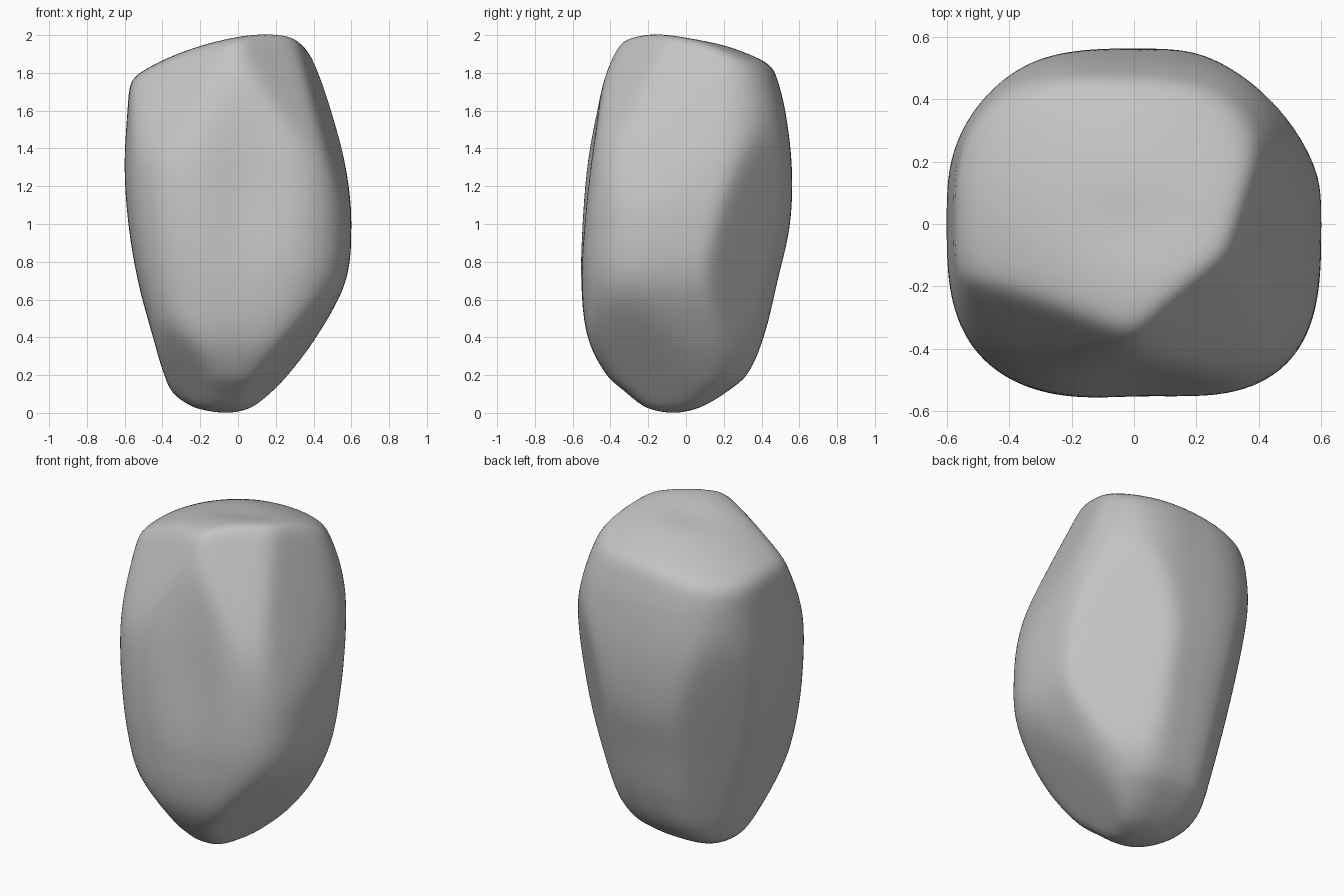
import bpy, bmesh, math
from mathutils import Vector

if "Cube" in bpy.data.objects:
    bpy.data.objects.remove(bpy.data.objects["Cube"], do_unlink=True)

# Wall extents by height: z, low x, high x, front, back
PROFILE = [
    (0.00, -0.14, 0.02, -0.14, 0.00),
    (0.03, -0.24, 0.10, -0.22, 0.08),
    (0.10, -0.34, 0.19, -0.31, 0.20),
    (0.20, -0.39, 0.28, -0.42, 0.32),
    (0.40, -0.45, 0.42, -0.52, 0.41),
    (0.70, -0.53, 0.57, -0.56, 0.485),
    (1.00, -0.58, 0.60, -0.56, 0.55),
    (1.30, -0.60, 0.575, -0.535, 0.56),
    (1.60, -0.585, 0.51, -0.48, 0.525),
    (1.80, -0.565, 0.45, -0.43, 0.475),
    (2.10, -0.50, 0.32, -0.32, 0.39),
]
# Broad cleaved planes: normal, distance
CLEAVES = [
    (Vector((0.93, -0.20, 0.35)), 1.0),     # upper left
    (Vector((0.60, -0.75, 0.54)), 1.335),   # upper front left
    (Vector((-0.45, -0.80, 0.45)), 1.185),  # upper front right
    (Vector((0.70, -0.25, -0.65)), 0.05),   # lower left
    (Vector((-0.60, -0.60, -0.64)), 0.205), # lower front right
    (Vector((0.65, 0.72, -0.17)), 0.335),   # back left
    (Vector((-0.75, 0.60, -0.20)), 0.335),  # lower back right
    (Vector((0, 0, -1)), 0.0),              # underside
]
SHARP = 50


def extents(z):
    """Smoothly interpolate the wall extents at a height."""
    z = min(max(z, 0), 2.1)
    last = len(PROFILE) - 1
    i = next(k for k in range(last) if z <= PROFILE[k + 1][0])
    a, b = PROFILE[i], PROFILE[i + 1]
    before, after = PROFILE[max(i - 1, 0)], PROFILE[min(i + 2, last)]
    h = b[0] - a[0]
    t = (z - a[0]) / h
    out = []
    for c in range(1, 5):
        m0 = (b[c] - before[c]) / (b[0] - before[0]) * h
        m1 = (after[c] - a[c]) / (after[0] - a[0]) * h
        d = b[c] - a[c]
        out.append(a[c] + t * (m0 + t * (3 * d - 2 * m0 - m1 + t * (m0 + m1 - 2 * d))))
    return out


def bump(u, v, su, sv):
    return math.exp(-(u / su) ** 2 - (v / sv) ** 2)


def field(p):
    """Negative inside the rock, positive outside."""
    x, y, z = p
    x0, x1, y0, y1 = extents(z)
    u = (2 * x - x0 - x1) / (x1 - x0)
    v = (2 * y - y0 - y1) / (y1 - y0)
    # squareness of each corner
    n = 3.1 if v < 0 else 2.9 if u > 0 else 2.7
    wall = ((abs(u) ** n + abs(v) ** n) ** (1 / n) - 1) * (y1 - y0) / 2
    if y < 0:  # hollow in the front face
        wall += 0.04 * bump(x - 0.06, z - 1.2, 0.2, 0.4)
    # sloping crown with a shallow dip
    dx, dy = x - 0.2, y + 0.2
    crown = z - 2.01 + 0.43 * dx * dx + 0.42 * dy * dy + 0.22 * dx * dy
    crown += 0.02 * bump(x, y, 0.2, 0.14)
    terms = [wall, crown * 0.95] + [nv.dot(p) - d for nv, d in CLEAVES]
    top = max(terms)
    return top + math.log(sum(math.exp(SHARP * (t - top)) for t in terms)) / SHARP


# Rock: a sphere shrunk on to the field
bm = bmesh.new()
bmesh.ops.create_icosphere(bm, subdivisions=6, radius=1)
centre = Vector((0, 0, 1))
for vert in bm.verts:
    ray = Vector((vert.co.x * 0.6, vert.co.y * 0.6, vert.co.z)).normalized()
    near, far = 0.0, 1.4
    for _ in range(16):
        mid = (near + far) / 2
        if field(centre + ray * mid) < 0:
            near = mid
        else:
            far = mid
    vert.co = centre + ray * near

mesh = bpy.data.meshes.new("rock")
bm.to_mesh(mesh)
bm.free()
rock = bpy.data.objects.new("rock", mesh)
bpy.context.collection.objects.link(rock)
mesh.shade_smooth()

# Stone colour
stone = bpy.data.materials.new("grey stone")
stone.use_nodes = True
grey = (0.55, 0.55, 0.55, 1)
stone.diffuse_color = grey
stone.node_tree.nodes["Principled BSDF"].inputs["Base Color"].default_value = grey
mesh.materials.append(stone)
